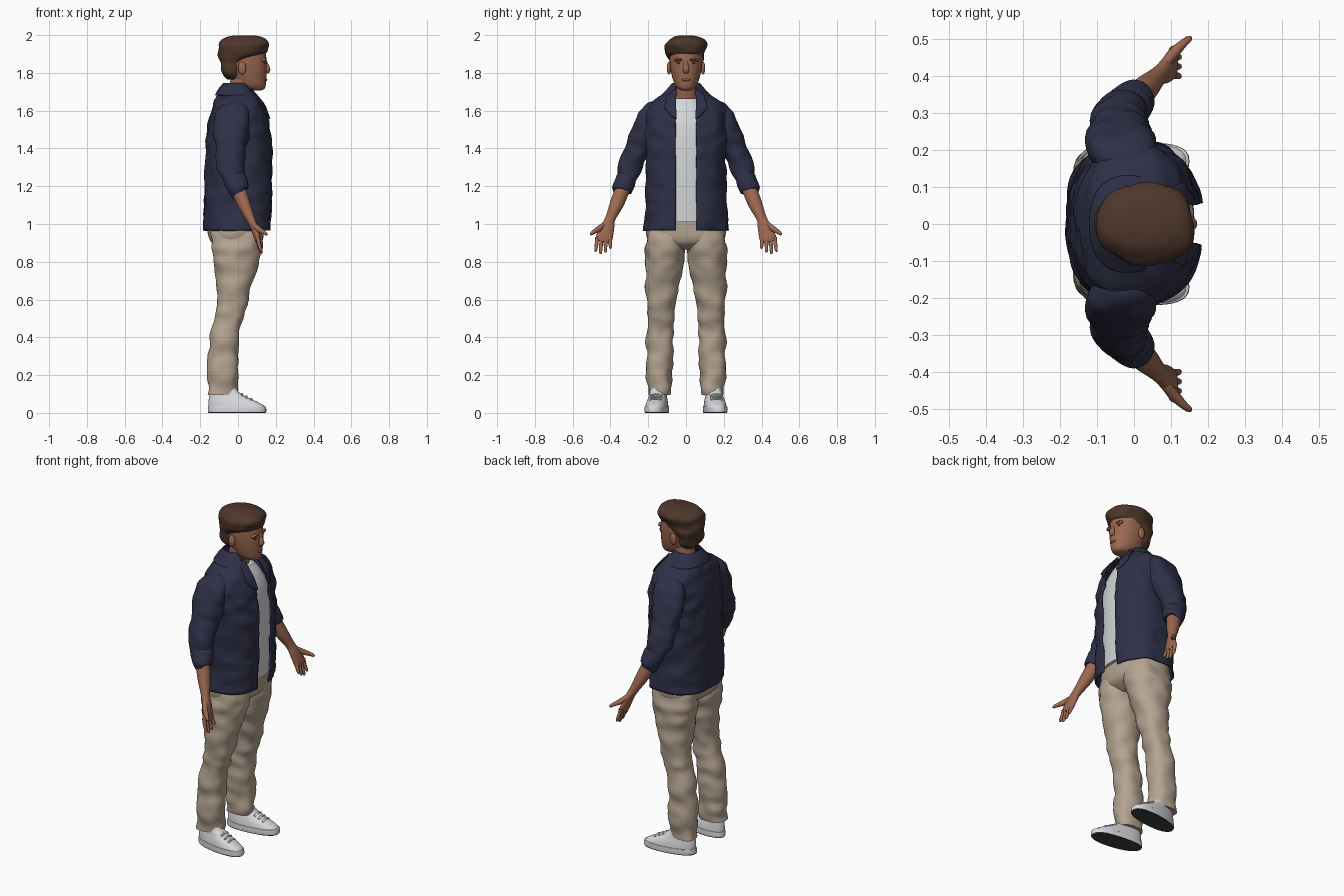
import bpy, bmesh, math
from mathutils import Vector, noise

if "Cube" in bpy.data.objects:
    bpy.data.objects.remove(bpy.data.objects["Cube"], do_unlink=True)

parts = []


def material(name, r, g, b):
    m = bpy.data.materials.new(name)
    m.use_nodes = True
    m.diffuse_color = (r, g, b, 1)
    bsdf = m.node_tree.nodes["Principled BSDF"]
    bsdf.inputs["Base Color"].default_value = (r, g, b, 1)
    bsdf.inputs["Roughness"].default_value = 0.8
    return m


navy = material("navy cloth", .028, .029, .062)
khaki = material("khaki cloth", .46, .37, .28)
skin = material("skin", .33, .14, .08)
lip_tone = material("lip tone", .27, .10, .065)
brown = material("brown hair", .075, .038, .024)
white = material("white cotton", .66, .67, .68)
leather = material("white leather", .68, .69, .70)
rubber = material("dark rubber", .045, .047, .048)


def finish(name, bm, mat, mirror=False, thickness=0):
    mesh = bpy.data.meshes.new(name)
    bm.to_mesh(mesh)
    bm.free()
    mesh.materials.append(mat)
    ob = bpy.data.objects.new(name, mesh)
    bpy.context.collection.objects.link(ob)
    if thickness:
        s = ob.modifiers.new("thickness", 'SOLIDIFY')
        s.thickness, s.offset = thickness, -1
    if mirror:
        m = ob.modifiers.new("mirror", 'MIRROR')
        m.use_axis = (False, True, False)
        m.use_clip = False
        m.use_mirror_merge = False
    parts.append(ob)
    return ob


def smooth_keys(keys, steps):
    """Catmull-Rom interpolation of key rings."""
    ext = [keys[0]] + list(keys) + [keys[-1]]
    rows = []
    for a, b, c, d in zip(ext, ext[1:], ext[2:], ext[3:]):
        for k in range(steps):
            t = k / steps
            rows.append([q + t * ((r - p) + t * ((2*p - 5*q + 4*r - s) + t * (3*q - p - 3*r + s))) / 2
                         for p, q, r, s in zip(a, b, c, d)])
    return rows + [list(keys[-1])]


def power(v, e):
    return math.copysign(abs(v) ** e, v)


def loft(name, keys, mat, follow=False, n=36, steps=6, square=2.0, wrinkle=0, gap=0,
         mirror=False, thickness=0):
    """Skin rings of (x, y, z, rx, ry); gap leaves an opening of that half width at +x."""
    rows = smooth_keys(keys, steps)
    bm = bmesh.new()
    rings = []
    for i, (x, y, z, rx, ry) in enumerate(rows):
        tangent = Vector((0, 0, 1))
        if follow:
            ahead, behind = rows[min(i + 1, len(rows) - 1)], rows[max(i - 1, 0)]
            tangent = (Vector(ahead[:3]) - Vector(behind[:3])).normalized()
        u = Vector((1, 0, 0))
        u = (u - tangent * u.dot(tangent)).normalized()
        v = tangent.cross(u)
        start = math.asin(min(gap / ry, .9) ** (square / 2)) if gap else 0
        span = 2 * math.pi - 2 * start
        ring = []
        for j in range(n + 1 if gap else n):
            t = start + span * j / n
            a, b = power(math.cos(t), 2 / square), power(math.sin(t), 2 / square)
            p = Vector((x, y, z)) + u * rx * a + v * ry * b
            if wrinkle:
                p += (u * a + v * b) * wrinkle * noise.noise(Vector((p.x * 12, p.y * 12, p.z * 17)))
            ring.append(bm.verts.new(p))
        rings.append(ring)
    for lo, hi in zip(rings, rings[1:]):
        for j in range(n):
            k = (j + 1) % len(lo)
            bm.faces.new((lo[j], lo[k], hi[k], hi[j]))
    if not gap:
        bm.faces.new(rings[0][::-1])
        bm.faces.new(rings[-1])
    return finish(name, bm, mat, mirror, thickness)


def bounds(*rows):
    """Turn (z, back, front, right, left) extents into rings."""
    return [((b + f) / 2, (r + l) / 2, z, (f - b) / 2, (l - r) / 2) for z, b, f, r, l in rows]


def body(*rows):
    """Extents symmetric about the middle: (z, back, front, half width)."""
    return bounds(*[(z, b, f, -w, w) for z, b, f, w in rows])


def ellipsoid(name, centre, radii, mat, mirror=False):
    bm = bmesh.new()
    bmesh.ops.create_uvsphere(bm, u_segments=16, v_segments=10, radius=1)
    for v in bm.verts:
        v.co = Vector([c + r * q for c, r, q in zip(centre, radii, v.co)])
    return finish(name, bm, mat, mirror)


# Trousers
loft("trouser_legs", bounds(
    (.095, -.155, -.005, .08, .2), (.2, -.16, 0, .072, .212), (.33, -.155, 0, .068, .21),
    (.45, -.135, .015, .066, .205), (.55, -.112, .043, .06, .207), (.7, -.115, .08, .035, .213),
    (.82, -.13, .112, .008, .216), (.9, -.14, .128, 0, .214), (1, -.14, .13, .01, .19)),
    khaki, square=2.3, wrinkle=.014, mirror=True)
loft("trouser_seat", body(
    (.865, -.09, .07, .1), (.9, -.14, .122, .19), (.96, -.16, .138, .21), (1.05, -.15, .135, .19)),
    khaki, square=2.4, wrinkle=.006)

# Shoes: dark underside chosen by face direction
shoe = loft("shoes", body(
    (.012, -.153, .142, .055), (.035, -.156, .14, .057), (.06, -.156, .1, .053),
    (.085, -.153, .045, .047), (.11, -.148, .005, .043), (.13, -.14, -.01, .04)),
    leather, square=2.5, mirror=True)
sole = loft("shoe_soles", body(
    (0, -.156, .145, .058), (.008, -.16, .15, .061), (.03, -.159, .148, .061), (.034, -.156, .144, .058)),
    leather, square=2.5, mirror=True)
sole.data.materials.append(rubber)
for f in sole.data.polygons:
    f.material_index = int(f.normal.z < -.3)
laces = [loft("shoe_lace", [(x, -.03, z - .008, .006, .005), (x, 0, z, .006, .005),
                            (x, .03, z - .008, .006, .005)], leather, follow=True, n=8, mirror=True)
         for x, z in ((.02, .1), (.045, .088), (.07, .076))]
for ob in [shoe, sole] + laces:
    for v in ob.data.vertices:
        v.co.y += .155 + .1 * v.co.x - .06 * max(0, -v.co.x) * (v.co.y > 0)

# Shirt
loft("shirt", body(
    (1.01, -.15, .155, .17), (1.3, -.15, .164, .17), (1.5, -.14, .155, .17),
    (1.6, -.11, .127, .12), (1.665, -.07, .085, .076)), white, square=2.4)

# Open jacket with collar and lapels
jacket = loft("jacket", body(
    (.965, -.185, .175, .224), (1.1, -.18, .18, .217), (1.25, -.175, .182, .212),
    (1.4, -.17, .181, .212), (1.5, -.162, .174, .215), (1.58, -.148, .155, .213),
    (1.63, -.132, .137, .2), (1.67, -.118, .112, .15), (1.7, -.1, .088, .105),
    (1.73, -.082, .06, .08)), navy, n=72, square=2.5, wrinkle=.012, gap=.055, thickness=.008)
loft("collar", body((1.683, -.122, .092, .132), (1.715, -.104, .075, .1), (1.747, -.078, .05, .074)),
     navy, square=2.3, gap=.058, thickness=.008)

bm = bmesh.new()
corners = [Vector(c) for c in ((.085, .058, 1.73), (.1, .1, 1.705), (.15, .118, 1.61), (.185, .06, 1.56))]
cells = 8
grid = [[bm.verts.new(corners[0].lerp(corners[1], i / cells).lerp(
    corners[3].lerp(corners[2], i / cells), j / cells)) for i in range(cells + 1)] for j in range(cells + 1)]
for j in range(cells):
    for i in range(cells):
        bm.faces.new((grid[j][i], grid[j + 1][i], grid[j + 1][i + 1], grid[j][i + 1]))
lapel = finish("lapels", bm, navy)
wrap = lapel.modifiers.new("wrap", 'SHRINKWRAP')
wrap.target, wrap.wrap_mode, wrap.offset = jacket, 'ABOVE_SURFACE', .009
lapel.modifiers.new("thickness", 'SOLIDIFY').thickness = .006
lapel.modifiers.new("mirror", 'MIRROR').use_axis = (False, True, False)

# Sleeves with rolled cuffs
loft("sleeves", [(-.025, .145, 1.635, .04, .025), (-.025, .175, 1.6, .08, .055), (-.03, .207, 1.53, .093, .073),
                 (-.04, .252, 1.4, .084, .069), (-.033, .3, 1.29, .068, .06), (-.005, .335, 1.19, .05, .05)],
     navy, follow=True, wrinkle=.016, mirror=True)
loft("sleeve_cuffs", [(-.016, .317, 1.245, .052, .048), (-.014, .32, 1.237, .06, .056),
                      (-.003, .337, 1.18, .053, .053), (-.001, .339, 1.172, .045, .045)],
     navy, follow=True, wrinkle=.008, mirror=True)

# Forearms, palms, fingers and thumbs
loft("forearms", [(-.005, .33, 1.2, .04, .04), (.03, .365, 1.11, .035, .037), (.065, .4, 1.03, .024, .027),
                  (.085, .415, .985, .02, .036), (.102, .432, .93, .017, .044), (.107, .438, .905, .012, .038)],
     skin, follow=True, n=24, mirror=True)
for i, (finger, lift) in enumerate((("little", .028), ("ring", .008), ("middle", 0), ("index", .012))):
    base, tip = .404 + .022 * i, .4 + .026 * i
    loft(finger + "_fingers", [(.104, base, .93, .011, .011), (.112, (base + tip) / 2, .885 + lift / 2, .01, .01),
                               (.122, tip, .85 + lift, .008, .008), (.124, tip, .841 + lift, .003, .003)],
         skin, follow=True, n=10, steps=3, mirror=True)
loft("thumbs", [(.085, .435, .995, .014, .014), (.11, .465, .972, .015, .015), (.135, .49, .957, .011, .011),
                (.15, .502, .947, .008, .008), (.154, .506, .944, .003, .003)],
     skin, follow=True, n=12, mirror=True)

# Neck and head
loft("neck", [(-.015, 0, 1.58, .068, .075), (.002, 0, 1.67, .06, .064), (.025, 0, 1.78, .06, .062)], skin, follow=True)
loft("head", body(
    (1.708, .07, .125, .025), (1.716, .03, .14, .042), (1.735, -.01, .147, .058), (1.77, -.04, .15, .071),
    (1.82, -.065, .152, .082), (1.87, -.08, .151, .087), (1.92, -.075, .14, .083), (1.96, -.04, .1, .06)),
    skin, square=2.1)
loft("nose", [(.138, 0, 1.88, .008, .009), (.148, 0, 1.85, .01, .011), (.157, 0, 1.818, .014, .017),
              (.15, 0, 1.802, .01, .013)], skin, follow=True, n=14)
ellipsoid("ears", (.022, .09, 1.825), (.021, .012, .034), skin, True)
ellipsoid("brow_ridges", (.136, .036, 1.868), (.014, .03, .011), skin, True)
ellipsoid("eyebrows", (.144, .037, 1.869), (.008, .022, .005), brown, True)
ellipsoid("eyes", (.14, .036, 1.85), (.005, .012, .003), brown, True)
ellipsoid("lips", (.146, 0, 1.763), (.009, .023, .007), lip_tone)

# Hair: lower rings sink into the face so only the back and sides show
loft("hair", body(
    (1.765, -.055, .0, .045), (1.79, -.076, .01, .068), (1.83, -.09, .025, .084), (1.87, -.1, .06, .095),
    (1.895, -.104, .125, .1), (1.915, -.105, .15, .104), (1.95, -.1, .161, .109), (1.975, -.083, .153, .094),
    (1.991, -.05, .125, .066), (1.999, -.01, .085, .03)), brown, n=48, square=2.2, wrinkle=.014)

# Smooth shading with sharp creases kept
bpy.ops.object.select_all(action='DESELECT')
for ob in parts:
    ob.select_set(True)
bpy.context.view_layer.objects.active = parts[0]
bpy.ops.object.shade_smooth_by_angle(angle=math.radians(45))
